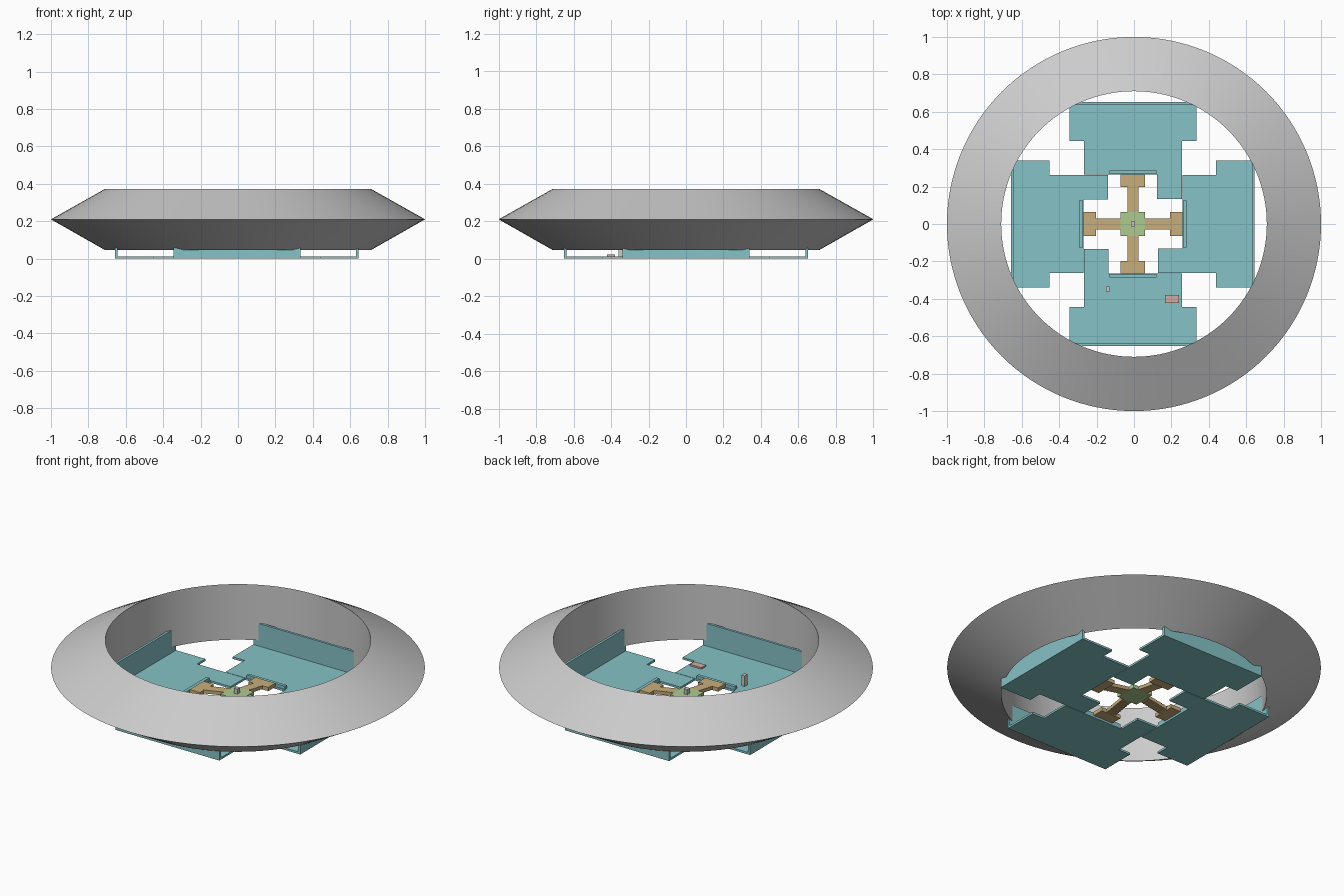
import bpy, bmesh, math
from mathutils import Matrix, Vector

if "Cube" in bpy.data.objects:
    bpy.data.objects.remove(bpy.data.objects["Cube"])

CENTRE = Vector((-0.006, 0.0, 0.0))   # middle of the floor assembly


def material(name, rgb):
    m = bpy.data.materials.new(name)
    m.diffuse_color = (*rgb, 1)
    m.use_nodes = True
    m.node_tree.nodes["Principled BSDF"].inputs["Base Color"].default_value = m.diffuse_color
    return m


TEAL = material("teal", (0.24, 0.54, 0.57))
TAN = material("tan", (0.58, 0.42, 0.20))
GREEN = material("green", (0.42, 0.60, 0.28))
PINK = material("dusty_pink", (0.62, 0.42, 0.38))


def finish(name, bm, mat=None):
    bmesh.ops.recalc_face_normals(bm, faces=bm.faces)
    me = bpy.data.meshes.new(name)
    bm.to_mesh(me)
    bm.free()
    ob = bpy.data.objects.new(name, me)
    bpy.context.collection.objects.link(ob)
    if mat:
        me.materials.append(mat)
    return ob


def prism(name, outline, lo, hi, mat=None, matrix=Matrix()):
    """Extrude an xy outline from z = lo to z = hi."""
    bm = bmesh.new()
    face = bm.faces.new([bm.verts.new((x, y, lo)) for x, y in outline])
    up = bmesh.ops.extrude_face_region(bm, geom=[face])["geom"]
    bmesh.ops.translate(bm, vec=(0, 0, hi - lo),
                        verts=[v for v in up if isinstance(v, bmesh.types.BMVert)])
    bm.transform(matrix)
    return finish(name, bm, mat)


def box(name, x0, x1, y0, y1, z0, z1, mat=None, matrix=Matrix()):
    return prism(name, [(x0, y0), (x1, y0), (x1, y1), (x0, y1)], z0, z1, mat, matrix)


# Outer ring: triangular section spun round the z axis
bm = bmesh.new()
pts = [bm.verts.new(p) for p in ((0.71, 0, 0.045), (1.0, 0, 0.21), (0.71, 0, 0.373))]
edges = [bm.edges.new((pts[i], pts[(i + 1) % 3])) for i in range(3)]
bmesh.ops.spin(bm, geom=pts + edges, cent=(0, 0, 0), axis=(0, 0, 1),
               angle=2 * math.pi, steps=128, use_merge=True)
bmesh.ops.remove_doubles(bm, verts=bm.verts, dist=1e-5)
ring = finish("outer_ring", bm)
bpy.context.view_layer.objects.active = ring
ring.select_set(True)
bpy.ops.object.shade_smooth_by_angle(angle=math.radians(30))
ring.select_set(False)

# Four wings around the centre, each with floor, end wall, sill and stair arm
wing = [(-0.262, 0.265), (0.262, 0.265), (0.262, 0.445), (0.34, 0.445),
        (0.34, 0.65), (-0.34, 0.65), (-0.34, 0.445), (-0.262, 0.445)]
STEPS = 8
for i, side in enumerate(("back", "left", "front", "right")):
    m = Matrix.Translation(CENTRE) @ Matrix.Rotation(i * math.pi / 2, 4, "Z")
    prism(side + "_floor", wing, 0, 0.012, TEAL, m)
    box(side + "_corner_tile", 0.13, 0.262, 0.133, 0.265, 0, 0.012, TEAL, m)
    box(side + "_end_wall", -0.34, 0.34, 0.637, 0.651, 0, 0.145, TEAL, m)
    box(side + "_sill", -0.125, 0.125, 0.268, 0.287, 0.0, 0.03, TEAL, m)
    box(side + "_landing", -0.065, 0.065, 0.198, 0.265, 0.012, 0.034, TAN, m)
    depth = (0.198 - 0.065) / STEPS
    for s in range(STEPS):                 # steps climbing to the hub
        y = 0.198 - s * depth
        z = 0.034 + (s + 1) * 0.026 / (STEPS + 1)
        box(f"{side}_step_{s + 1}", -0.029, 0.029, y - depth, y, z - 0.02, z, TAN, m)

# Raised hub with a small post
m = Matrix.Translation(CENTRE)
box("hub_platform", -0.065, 0.065, -0.065, 0.065, 0.038, 0.06, GREEN, m)
box("hub_post", -0.011, 0.011, -0.013, 0.013, 0.06, 0.09, None, m)

# Loose items on the front floor
box("floor_cabinet", -0.15, -0.13, -0.36, -0.333, 0.012, 0.075)
box("floor_slab", 0.165, 0.24, -0.423, -0.38, 0.012, 0.021, PINK)
